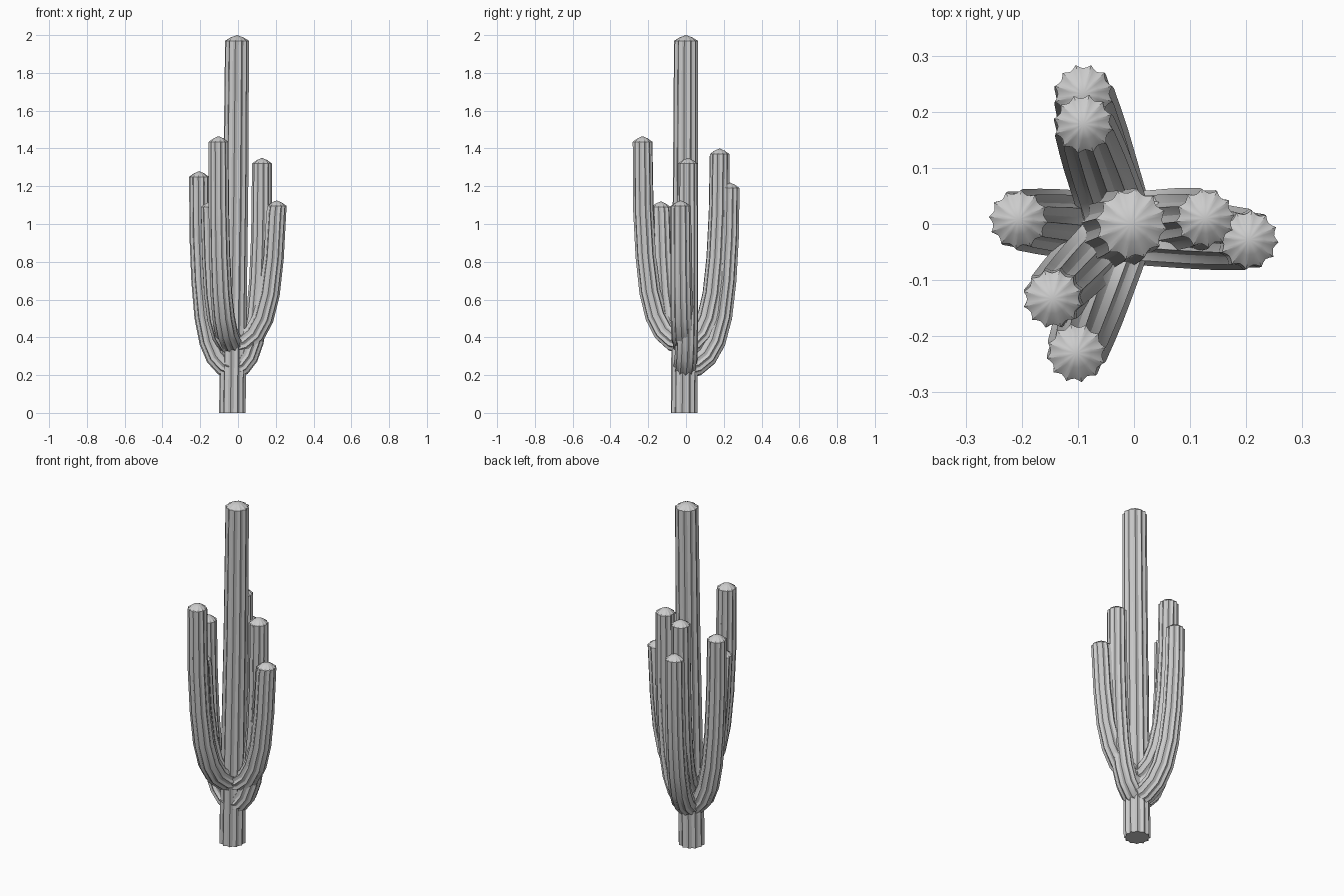
import bpy, bmesh, math
from mathutils import Vector

if "Cube" in bpy.data.objects:
    bpy.data.objects.remove(bpy.data.objects["Cube"])

RIBS = 12
GROOVE = [1.0, 0.90, 0.86, 0.90]      # radius factors across one rib


def ribbed_tube(name, path, radii, cap=0.03):
    """Sweep a scalloped section along a path and close it with a low dome."""
    pts = [Vector(p) for p in path]
    flat = pts[-1] - pts[0]
    side = Vector((-flat.y, flat.x, 0)).normalized()
    count = RIBS * len(GROOVE)
    bm = bmesh.new()

    def ring(c, s, n, r, fade=0.0):
        out = []
        for i in range(count):
            a = 2 * math.pi * i / count
            g = GROOVE[i % len(GROOVE)]
            k = r * (g + (0.92 - g) * fade)
            out.append(bm.verts.new(c + s * (k * math.cos(a)) + n * (k * math.sin(a))))
        return out

    rings = []
    last = len(pts) - 1
    for i, p in enumerate(pts):
        if i == last or (i == 0 and cap_is_trunk(name)):
            t = Vector((0, 0, 1))
        else:
            t = (pts[i + 1] - pts[max(i - 1, 0)]).normalized()
        rings.append(ring(p, side, t.cross(side).normalized(), radii[i]))
    # domed tip
    n = Vector((0, 0, 1)).cross(side)
    rings.append(ring(pts[-1] + Vector((0, 0, cap * 0.6)), side, n, radii[-1] * 0.55, 0.6))
    for a, b in zip(rings, rings[1:]):
        for i in range(count):
            j = (i + 1) % count
            bm.faces.new((a[i], a[j], b[j], b[i]))
    tip = bm.verts.new(pts[-1] + Vector((0, 0, cap)))
    for i in range(count):
        bm.faces.new((rings[-1][i], rings[-1][(i + 1) % count], tip))
    bm.faces.new(rings[0][::-1])
    bmesh.ops.recalc_face_normals(bm, faces=bm.faces)
    mesh = bpy.data.meshes.new(name)
    bm.to_mesh(mesh)
    bm.free()
    ob = bpy.data.objects.new(name, mesh)
    bpy.context.collection.objects.link(ob)
    bpy.ops.object.select_all(action='DESELECT')
    ob.select_set(True)
    bpy.context.view_layer.objects.active = ob
    bpy.ops.object.shade_smooth_by_angle(angle=math.radians(30))


def cap_is_trunk(name):
    return name == "trunk"


# Slightly leaning main stem
ribbed_tube("trunk",
            [(-0.03, -0.01, 0), (-0.025, -0.008, 0.4), (-0.012, -0.003, 1.2), (-0.005, 0, 1.97)],
            [0.071, 0.07, 0.067, 0.064])

# Arm bend: share of the sideways reach against rise
BEND = [(0, 0), (0.25, 0.015), (0.48, 0.06), (0.67, 0.14),
        (0.82, 0.27), (0.92, 0.46), (0.98, 0.7)]

# Arms: name, tip x, tip y, tip height, start height
ARMS = [
    ("back_outer_arm", -0.09, 0.232, 1.22, 0.24),
    ("back_inner_arm", -0.09, 0.178, 1.40, 0.36),
    ("left_arm", -0.206, 0.008, 1.28, 0.24),
    ("right_inner_arm", 0.127, 0.01, 1.35, 0.24),
    ("right_outer_arm", 0.205, -0.028, 1.125, 0.36),
    ("front_left_arm", -0.145, -0.133, 1.12, 0.36),
    ("front_arm", -0.103, -0.23, 1.465, 0.37),
]
for name, x, y, top, z0 in ARMS:
    sx, sy = -0.025, -0.008
    path = [(sx + (x - sx) * f, sy + (y - sy) * f, z0 + dz) for f, dz in BEND]
    path.append((x, y, top - 0.03))
    radii = [0.062, 0.062, 0.061, 0.06, 0.058, 0.056, 0.055, 0.053]
    ribbed_tube(name, path, radii)
